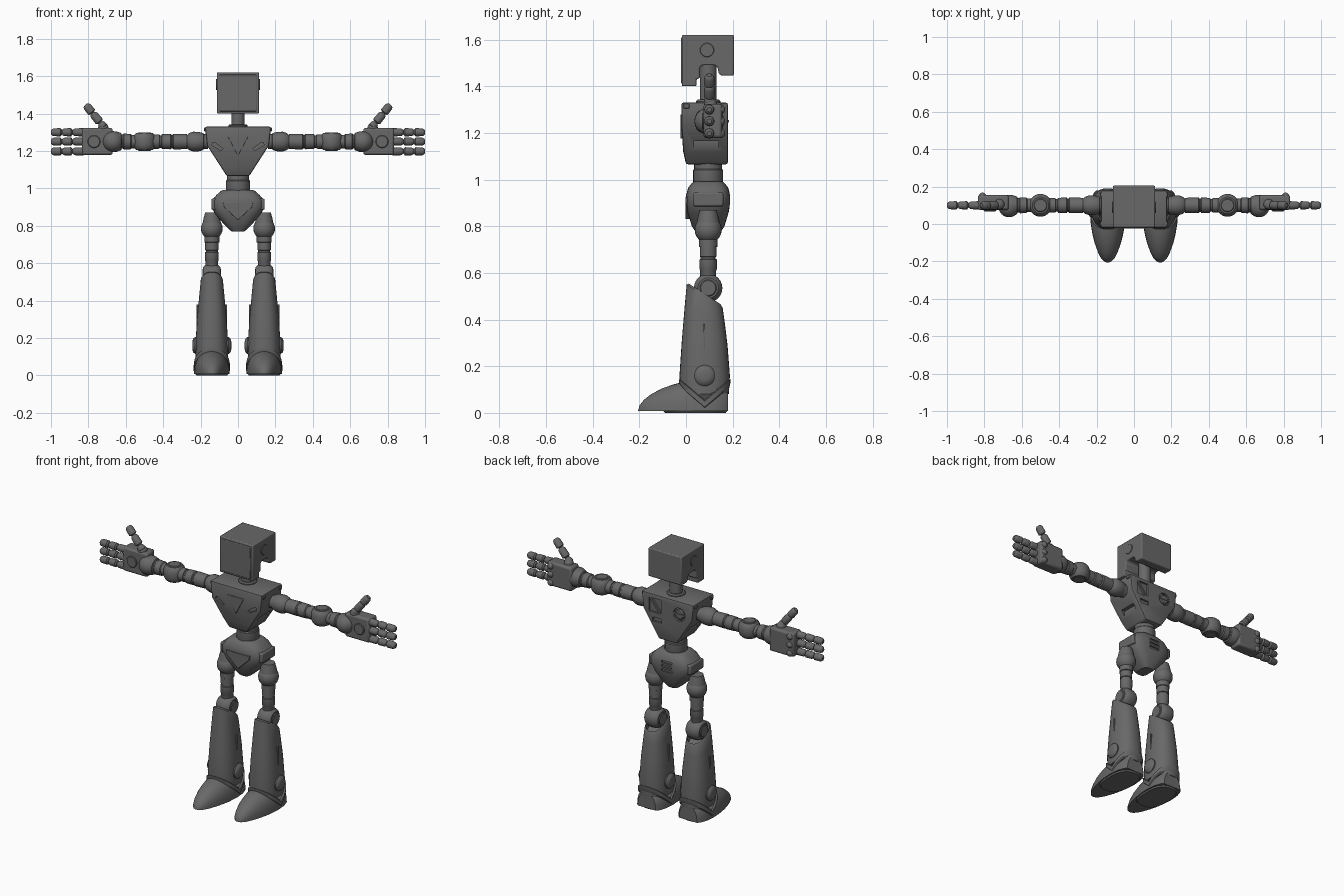
import bpy
import bmesh
from math import sin, cos, pi, radians
from mathutils import Vector

cube = bpy.data.objects.get("Cube")
if cube:
    bpy.data.objects.remove(cube, do_unlink=True)

grey = bpy.data.materials.new("dark_grey_metal")
grey.use_nodes = True
colour = (.14, .14, .14, 1)
grey.diffuse_color = colour
grey.node_tree.nodes["Principled BSDF"].inputs["Base Color"].default_value = colour

DEPTH = .095            # depth line of the limbs
ARM_Z = 1.25            # height of the arms
LEG_X = .14             # sideways offset of the legs
X, Y, Z = Vector((1, 0, 0)), Vector((0, 1, 0)), Vector((0, 0, 1))


def shade(mesh):
    mesh.shade_smooth()
    mesh.set_sharp_from_angle(angle=radians(35))


def skin(name, rings, mirror=False, bevel=0):
    """Bridge rings of points into a closed solid."""
    bm = bmesh.new()
    loops = [[bm.verts.new(p) for p in ring] for ring in rings]
    count = len(loops[0])
    for low, high in zip(loops, loops[1:]):
        for i in range(count):
            j = (i + 1) % count
            bm.faces.new((low[i], low[j], high[j], high[i]))
    bm.faces.new(loops[0][::-1])
    bm.faces.new(loops[-1])
    bmesh.ops.recalc_face_normals(bm, faces=bm.faces)
    mesh = bpy.data.meshes.new(name)
    bm.to_mesh(mesh)
    bm.free()
    mesh.materials.append(grey)
    shade(mesh)
    obj = bpy.data.objects.new(name, mesh)
    bpy.context.collection.objects.link(obj)
    if bevel:
        mod = obj.modifiers.new("soft_edges", "BEVEL")
        mod.width, mod.segments, mod.limit_method = bevel, 2, "ANGLE"
    if mirror:
        obj.modifiers.new("other_side", "MIRROR").use_mirror_merge = False
    return obj


def revolve(name, origin, axis, profile, mirror=False, sides=24):
    """Turn a (distance, radius) profile around an axis."""
    turn = Z.rotation_difference(Vector(axis).normalized())
    ring = [(cos(2 * pi * i / sides), sin(2 * pi * i / sides)) for i in range(sides)]
    return skin(name, [[Vector(origin) + turn @ Vector((c * r, s * r, t)) for c, s in ring]
                       for t, r in profile], mirror)


def disc(name, origin, axis, radius, height, mirror=False):
    rim = min(height * .3, .008)
    return revolve(name, origin, axis, [(0, radius), (height - rim, radius),
                                        (height, radius - rim)], mirror)


def ball(name, origin, radius, axis=Z, mirror=False):
    steps = [pi * (i + .1) / 12.2 for i in range(13)]
    return revolve(name, origin, axis,
                   [(-radius * cos(a), radius * sin(a)) for a in steps], mirror)


def prism(name, outline, start, end, axis="y", mirror=False, bevel=0):
    """Extrude an outline: (x, z) along y, or (y, z) along x."""
    place = (lambda a, b, d: (a, d, b)) if axis == "y" else (lambda a, b, d: (d, a, b))
    return skin(name, [[place(a, b, d) for a, b in outline] for d in (start, end)],
                mirror, bevel)


def box(name, x, y, z, mirror=False, bevel=0):
    corners = [(x[0], z[0]), (x[1], z[0]), (x[1], z[1]), (x[0], z[1])]
    return prism(name, corners, y[0], y[1], "y", mirror, bevel)


def loft(name, cx, cy, sections, power=2, vee=0, mirror=False, sides=32):
    """Stack rounded sections (z, half width, half depth, slope)."""
    def bend(v):
        return abs(v) ** (2 / power) * (1 if v > 0 else -1)
    rings = []
    for z, hx, hy, slope in sections:
        ring = []
        for i in range(sides):
            a = 2 * pi * i / sides
            dy = hy * bend(sin(a))
            ring.append((cx + hx * bend(cos(a)), cy + dy, z + slope * dy + vee * abs(dy)))
        rings.append(ring)
    return skin(name, rings, mirror)


def carve(target, cutters):
    """Cut recesses, keep the result and drop the cutters."""
    for cutter in cutters:
        mod = target.modifiers.new("recess", "BOOLEAN")
        mod.object, mod.operation, mod.solver = cutter, "DIFFERENCE", "EXACT"
    graph = bpy.context.evaluated_depsgraph_get()
    mesh = bpy.data.meshes.new_from_object(target.evaluated_get(graph))
    target.modifiers.clear()
    target.data = mesh
    shade(mesh)
    for cutter in cutters:
        bpy.data.objects.remove(cutter, do_unlink=True)


# Head: hooked block, front plate, side discs, neck
head_side = [(-.018, 1.4), (.045, 1.4), (.045, 1.43), (.06, 1.435), (.06, 1.48),
             (.07, 1.49), (.122, 1.49), (.136, 1.48), (.14, 1.455), (.152, 1.445),
             (.205, 1.445), (.205, 1.62), (-.018, 1.62)]
prism("head", head_side, -.113, .113, "x", bevel=.006)
box("face_plate", (-.1, .1), (-.022, -.01), (1.412, 1.608), bevel=.004)
disc("ear_disc", (.11, .09, 1.555), X, .03, .007, True)
revolve("neck", (0, DEPTH, 1.3), Z, [(0, .036), (.2, .036)])
disc("neck_collar", (0, DEPTH, 1.32), Z, .052, .022)

# Torso: tapered block with carved recesses
torso_rows = [(1.065, .06, 0), (1.12, .095, -.012), (1.23, .166, -.02), (1.33, .177, -.02)]
torso = skin("torso", [[(-w, front, z), (w, front, z), (w, .18, z), (-w, .18, z)]
                       for z, w, front in torso_rows], bevel=.01)
chest_slot = [(.08, 1.212), (.09, 1.202), (.14, 1.23), (.135, 1.246), (.125, 1.246)]
carve(torso, [
    prism("chest_slot", chest_slot, -.05, -.008, "y", True),
    box("side_slot", (.1, .25), (.035, .14), (1.12, 1.165), True),
    box("back_square", (.045, .125), (.168, .25), (1.22, 1.305)),
    box("back_slot", (.04, .1), (.168, .25), (1.165, 1.19)),
    revolve("back_port", (-.08, .168, 1.25), Y, [(0, .04), (.1, .04)]),
])
prism("back_square_bar", [(.045, 1.22), (.06, 1.22), (.125, 1.305), (.11, 1.305)], .16, .179)
disc("back_port_cap", (-.08, .16, 1.25), Y, .031, .021)
box("back_port_bar", (-.118, -.042), (.16, .184), (1.245, 1.255))
prism("chest_triangle", [(-.055, 1.278), (.055, 1.278), (0, 1.175)], -.024, 0, bevel=.002)
for y in (.002, .158):
    box("shoulder_tab", (.16, .181), (y - .012, y + .012), (1.305, 1.325), True, .003)

# Waist and pelvis
revolve("waist", (0, DEPTH, .97), Z, [(0, .058), (.02, .064), (.07, .064), (.075, .06), (.12, .06)])
pelvis = loft("pelvis", 0, DEPTH, [
    (.77, .035, .05, 0), (.8, .068, .07, 0), (.86, .12, .088, 0), (.895, .14, .094, 0),
    (.935, .14, .094, 0), (.965, .115, .086, 0), (.985, .092, .07, 0), (.992, .08, .06, 0)],
    power=3.2)
carve(pelvis, [box("pelvis_vent", (-.035, .035), (.178, .25), (z, z + .014))
               for z in (.88, .905, .93)])
prism("pelvis_shield", [(-.08, .925), (.08, .925), (.075, .9), (0, .83), (-.075, .9)],
      -.003, .03, bevel=.002)
box("pelvis_side_panel", (.1, .143), (.03, .16), (.885, .945), True, .008)

# Legs: hip, thigh, knee
revolve("hip_cap", (LEG_X, DEPTH, .8), Z, [(0, .052), (.04, .044), (.07, .036)], True)
ball("hip_ball", (LEG_X, DEPTH, .785), .058, mirror=True)
revolve("thigh", (LEG_X, DEPTH, .56), Z, [
    (0, .034), (.05, .034), (.055, .037), (.098, .037), (.1, .032), (.108, .032),
    (.11, .036), (.15, .036), (.152, .04), (.19, .04)], True)
joint = [(-.05, .032), (-.046, .036), (-.046, .044), (-.036, .054), (-.018, .061),
         (.018, .061), (.036, .054), (.046, .044), (.046, .036), (.05, .032)]
revolve("knee_joint", (LEG_X, DEPTH, .535), X, joint, True)

# Shin with sloped open top, ankle discs, crossing cuff
loft("shin", LEG_X, .08, [
    (.08, .086, .104, 0), (.16, .088, .108, 0), (.3, .079, .098, -.1), (.43, .067, .085, -.4),
    (.5, .06, .077, -.65), (.51, .054, .068, -.65), (.47, .047, .06, -.65)],
    power=2.3, mirror=True)
ankle = [(-.104, .02), (-.1, .036), (-.09, .045), (.09, .045), (.1, .036), (.104, .02)]
revolve("ankle_disc", (LEG_X, .08, .16), X, ankle, True)
box("shin_seam", (LEG_X - .081, LEG_X + .081), (.074, .082), (.2, .38), True, .002)
loft("ankle_cuff", LEG_X, .08, [
    (.02, .09, .104, 0), (.025, .097, .109, 0), (.05, .097, .111, 0), (.055, .088, .104, 0)],
    power=2.3, vee=.85, mirror=True)

# Foot: flat-soled toe shell running back to the heel
foot_rows = [(-.205, .008, .012), (-.198, .022, .034), (-.18, .038, .056), (-.15, .053, .08),
             (-.1, .071, .106), (-.05, .083, .123), (0, .091, .135), (.06, .095, .135),
             (.12, .09, .125), (.165, .075, .115), (.18, .06, .1)]
foot_rings = []
for y, half, high in foot_rows:
    arch = [(cos(pi * i / 16), sin(pi * i / 16)) for i in range(17)]
    foot_rings.append([(LEG_X + half * c, y, .008 + (high - .008) * s ** .8) for c, s in arch])
skin("foot", foot_rings, True)
loft("sole", LEG_X, .04, [(0, .082, .13, 0), (.012, .09, .14, 0)], power=2.6, mirror=True)

# Arms: shoulder, segmented upper arm, elbow, forearm, wrist
revolve("upper_arm", (0, .1, ARM_Z), X, [
    (.16, .04), (.183, .04), (.185, .045), (.21, .052), (.24, .053), (.26, .046), (.272, .036),
    (.274, .04), (.345, .042), (.35, .036), (.356, .036), (.36, .041), (.405, .04), (.41, .034),
    (.418, .034), (.42, .038), (.48, .04)], True)
revolve("elbow_joint", (.5, .1, ARM_Z), Z, joint, True)
revolve("forearm", (0, .1, ARM_Z), X, [
    (.51, .036), (.57, .036), (.575, .041), (.61, .043), (.615, .038), (.622, .038),
    (.625, .046), (.65, .055), (.68, .055), (.7, .045)], True)
ball("wrist_ball", (.668, .092, ARM_Z), .056, X, True)

# Hands: palm block, palm disc, knuckles, three fingers and a thumb
box("palm", (.67, .835), (.075, .155), (1.178, 1.324), True, .012)
disc("palm_disc", (.77, .08, ARM_Z), -Y, .034, .012, True)


def digit_profile(joints, radius):
    """Rounded segments with narrow necks between them."""
    shape = []
    for a, b in zip(joints, joints[1:]):
        shape += [(a, radius * .6), (a + .007, radius), (b - .014, radius * .95),
                  (b - .005, radius * .75), (b, radius * .45)]
    return shape


for z in (ARM_Z - .052, ARM_Z, ARM_Z + .05):
    revolve("finger", (.83, .1, z), X, digit_profile((-.01, .055, .112, .17), .022), True, 16)
    ball("knuckle", (.81, .148, z), .02, Y, True)
ball("thumb_base", (.72, .105, 1.322), .028, mirror=True)
revolve("thumb", (.715, .1, 1.325), (.62, 0, .76),
        digit_profile((0, .035, .1, .158), .023), True, 16)
